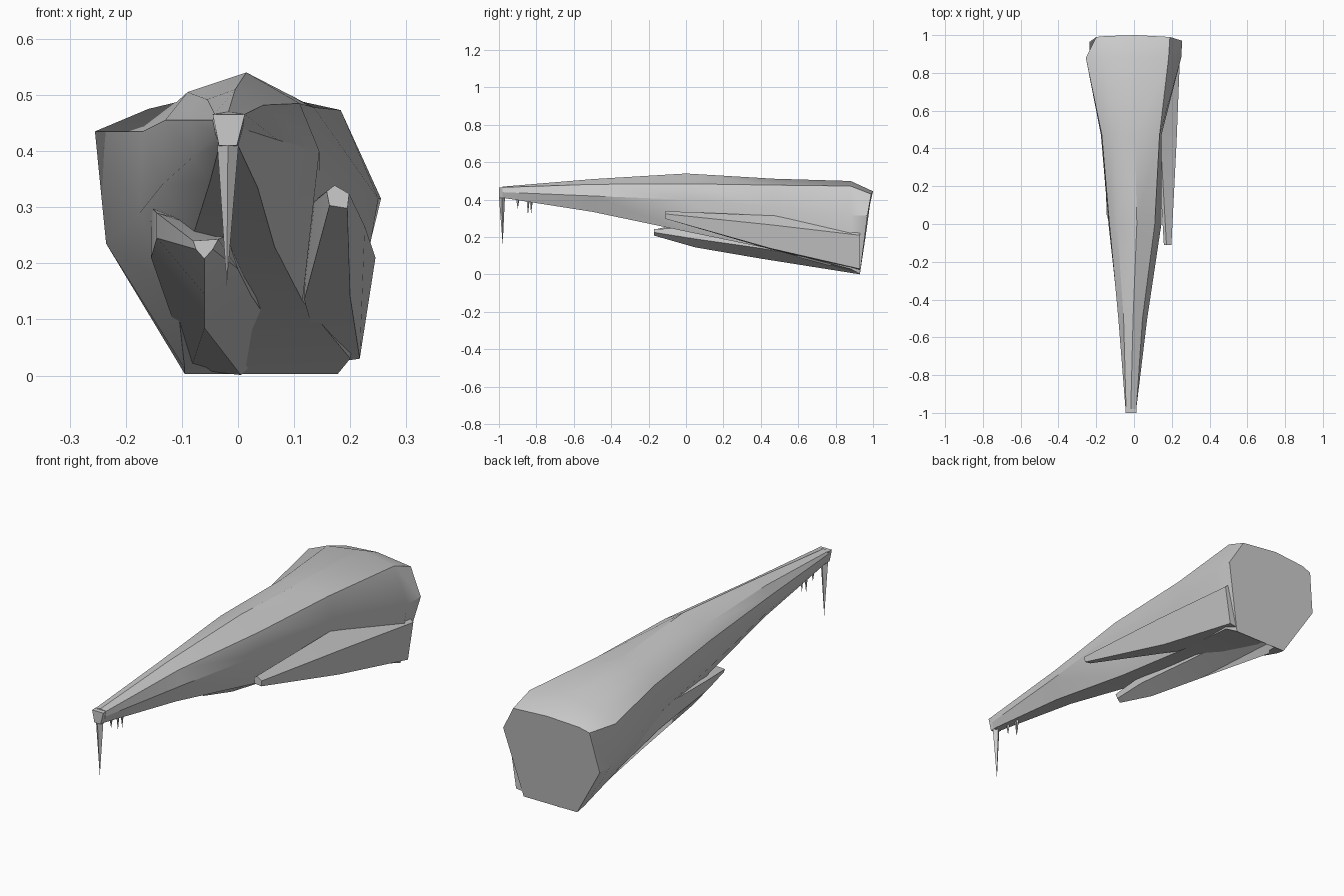
import bpy, bmesh, math
from mathutils import Vector

rock = bpy.data.materials.new("pale grey rock")
rock.diffuse_color = (0.6, 0.6, 0.6, 1)


def finish(name, bm, angle):
    bmesh.ops.recalc_face_normals(bm, faces=bm.faces)
    me = bpy.data.meshes.new(name)
    bm.to_mesh(me)
    bm.free()
    ob = bpy.data.objects.new(name, me)
    bpy.context.collection.objects.link(ob)
    me.materials.append(rock)
    bpy.ops.object.select_all(action='DESELECT')
    ob.select_set(True)
    bpy.context.view_layer.objects.active = ob
    bpy.ops.object.shade_smooth_by_angle(angle=math.radians(angle))
    return ob


def loft(name, sections, angle=30):
    """sections: list of (y, [(x, z) or (x, z, own y), ...])"""
    bm = bmesh.new()
    rings = []
    for y, pts in sections:
        rings.append([bm.verts.new((p[0], p[2] if len(p) > 2 else y, p[1])) for p in pts])
    n = len(rings[0])
    for a, b in zip(rings, rings[1:]):
        for i in range(n):
            j = (i + 1) % n
            bm.faces.new((a[i], a[j], b[j], b[i]))
    bm.faces.new(rings[0])
    bm.faces.new(rings[-1])
    return finish(name, bm, angle)


def icicle(name, top, tip, rx, ry, sides=5):
    bm = bmesh.new()
    top, tip = Vector(top), Vector(tip)
    ring = []
    for i in range(sides):
        a = 2 * math.pi * i / sides + math.pi / 2
        ring.append(bm.verts.new(top + Vector((rx * math.cos(a), ry * math.sin(a), 0))))
    end = bm.verts.new(tip)
    for i in range(sides):
        bm.faces.new((ring[i], ring[(i + 1) % sides], end))
    bm.faces.new(ring)
    return finish(name, bm, 20)


# main horn: left shoulder, ridge, right shoulder, right side, keel, lower left, left side, upper left
loft("main_spike", [
    (-0.98, [(-.042, .466), (-.017, .470), (.012, .466), (.008, .44), (0, .41), (-.033, .41), (-.040, .43), (-.045, .455)]),
    (-0.5, [(-.055, .492), (-.005, .51), (.045, .482), (.07, .42), (.035, .335), (-.05, .345), (-.08, .39), (-.083, .455)]),
    (0.0, [(-.09, .505), (.015, .54), (.11, .485), (.145, .40), (.065, .23), (-.08, .25), (-.135, .34), (-.13, .455)]),
    (0.47, [(-.11, .487), (.005, .512), (.135, .478), (.145, .36), (.115, .133), (-.11, .15), (-.175, .29), (-.17, .435)]),
    (0.88, [(-.16, .475), (.01, .50), (.183, .473), (.25, .315), (.20, .03), (-.095, .012), (-.235, .235), (-.255, .435)]),
    (1.0, [(-.15, .435, .995), (.01, .445, 1), (.19, .43, .99), (.255, .315, .97),
           (.178, .003, .93), (-.095, .003, .93), (-.235, .235, .965), (-.20, .42, .99)]),
], 32)

# side spur on the right
loft("side_spur", [
    (-0.11, [(.158, .328), (.172, .339), (.198, .324), (.195, .298), (.163, .303)]),
    (0.45, [(.125, .30), (.14, .315), (.226, .266), (.20, .14), (.118, .135)]),
    (0.93, [(.12, .27), (.14, .30), (.245, .21), (.217, .03), (.15, .02)]),
], 15)

# lower spur under the horn
loft("lower_spur", [
    (-0.17, [(-.08, .240), (-.035, .243), (-.045, .225), (-.06, .208), (-.075, .225)]),
    (0.05, [(-.145, .29), (-.02, .25), (0, .19), (-.06, .145), (-.145, .245)]),
    (0.4, [(-.155, .30), (.02, .25), (.025, .14), (-.06, .085), (-.155, .21)]),
    (0.93, [(-.13, .20), (.06, .20), (.086, .05), (.005, .001), (-.085, .01)]),
], 30)

# hanging icicles at the tip
loft("tip_collar", [
    (-1.0, [(-.045, .465), (.012, .465), (-.002, .41), (-.034, .41)]),
    (-0.97, [(-.045, .466), (.012, .466), (0, .408), (-.035, .408)]),
], 15)
icicle("long_icicle", (-.018, -.984, .412), (-.02, -.98, .16), .019, .016, 4)
for i, (y, z, x) in enumerate([(-.90, .35, -.018), (-.845, .318, -.022), (-.828, .325, -.012)]):
    icicle(f"small_icicle_{i + 1}", (x, y, .405), (x, y, z), .008, .010)
